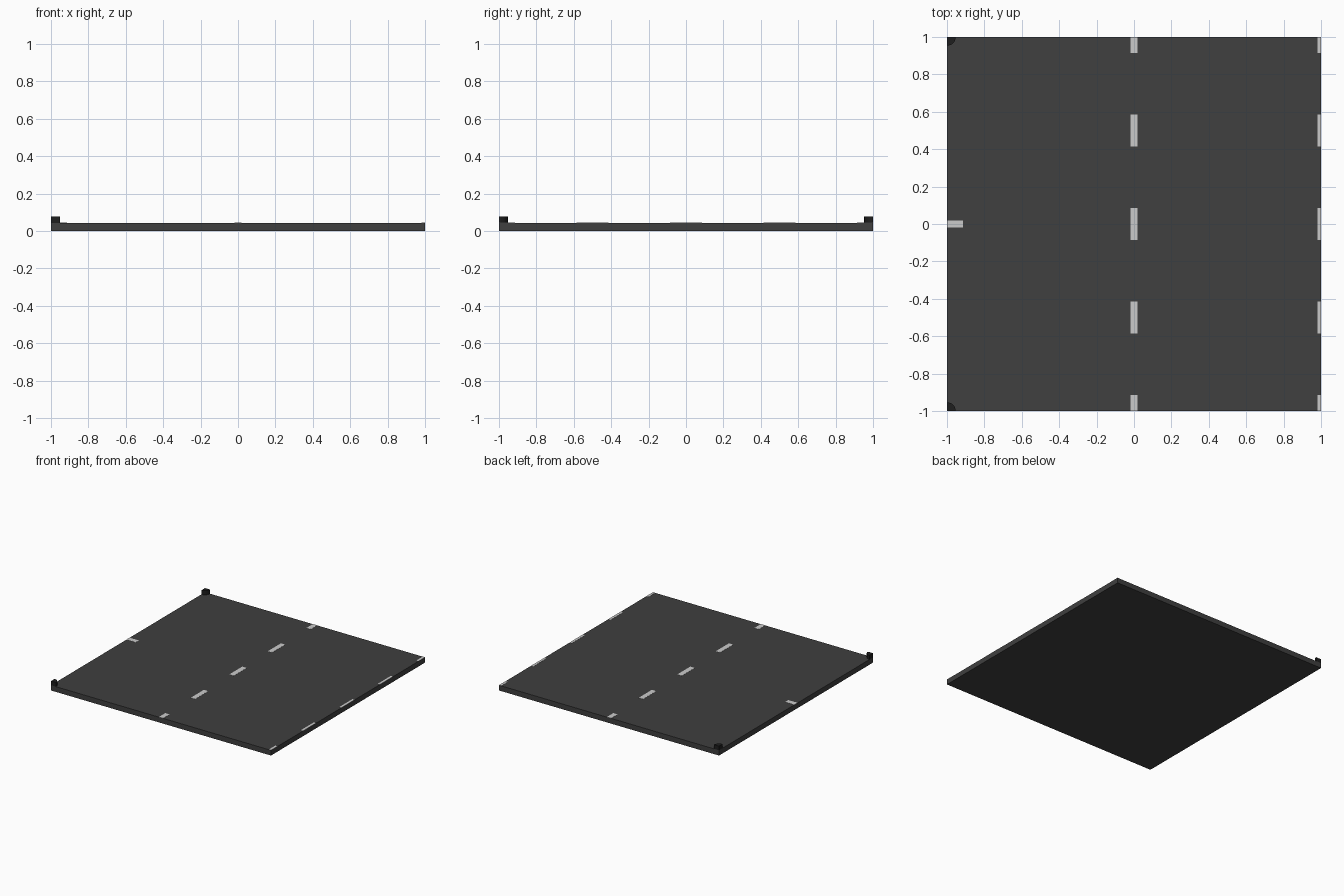
import bpy, bmesh, math

if "Cube" in bpy.data.objects:
    bpy.data.objects.remove(bpy.data.objects["Cube"])

TOP = 0.043      # road surface height
CURB = 0.077     # corner curb height


def material(name, v):
    m = bpy.data.materials.new(name)
    m.diffuse_color = (v, v, v, 1)
    m.use_nodes = True
    m.node_tree.nodes["Principled BSDF"].inputs["Base Color"].default_value = m.diffuse_color
    return m


asphalt = material("asphalt", 0.05)
paint = material("white_paint", 0.75)
dark = material("dark_curb", 0.013)


def prism(name, outline, z0, z1, mat):
    """Extrude a counter-clockwise outline from z0 to z1."""
    bm = bmesh.new()
    low = [bm.verts.new((x, y, z0)) for x, y in outline]
    high = [bm.verts.new((x, y, z1)) for x, y in outline]
    bm.faces.new(low[::-1])
    bm.faces.new(high)
    n = len(outline)
    for i in range(n):
        j = (i + 1) % n
        bm.faces.new((low[i], low[j], high[j], high[i]))
    mesh = bpy.data.meshes.new(name)
    bm.to_mesh(mesh)
    bm.free()
    mesh.materials.append(mat)
    obj = bpy.data.objects.new(name, mesh)
    bpy.context.collection.objects.link(obj)
    return obj


def box(name, x0, x1, y0, y1, z0, z1, mat):
    return prism(name, [(x0, y0), (x1, y0), (x1, y1), (x0, y1)], z0, z1, mat)


# Road slab
box("road_slab", -1, 1, -1, 1, 0, TOP, asphalt)

# Lane dashes along the centre and the right edge, clipped at the tile border
for label, x0, x1 in (("centre", -0.02, 0.02), ("edge", 0.98, 1.0)):
    for i in range(5):
        y = -1 + 0.5 * i
        box(f"{label}_dash_{i}", x0, x1, max(y - 0.085, -1), min(y + 0.085, 1),
            TOP - 0.002, TOP + 0.001, paint)

# Half dash of the side road on the left
box("side_road_dash", -1, -0.915, -0.02, 0.02, TOP - 0.002, TOP + 0.001, paint)

# Quarter-round curbs in the two left corners
for label, y, start in (("front", -1, 0), ("back", 1, -math.pi / 2)):
    arc = [(-1 + 0.047 * math.cos(start + k * math.pi / 12),
            y + 0.047 * math.sin(start + k * math.pi / 12)) for k in range(7)]
    prism(f"{label}_corner_curb", [(-1, y)] + arc, TOP - 0.002, CURB, dark)
